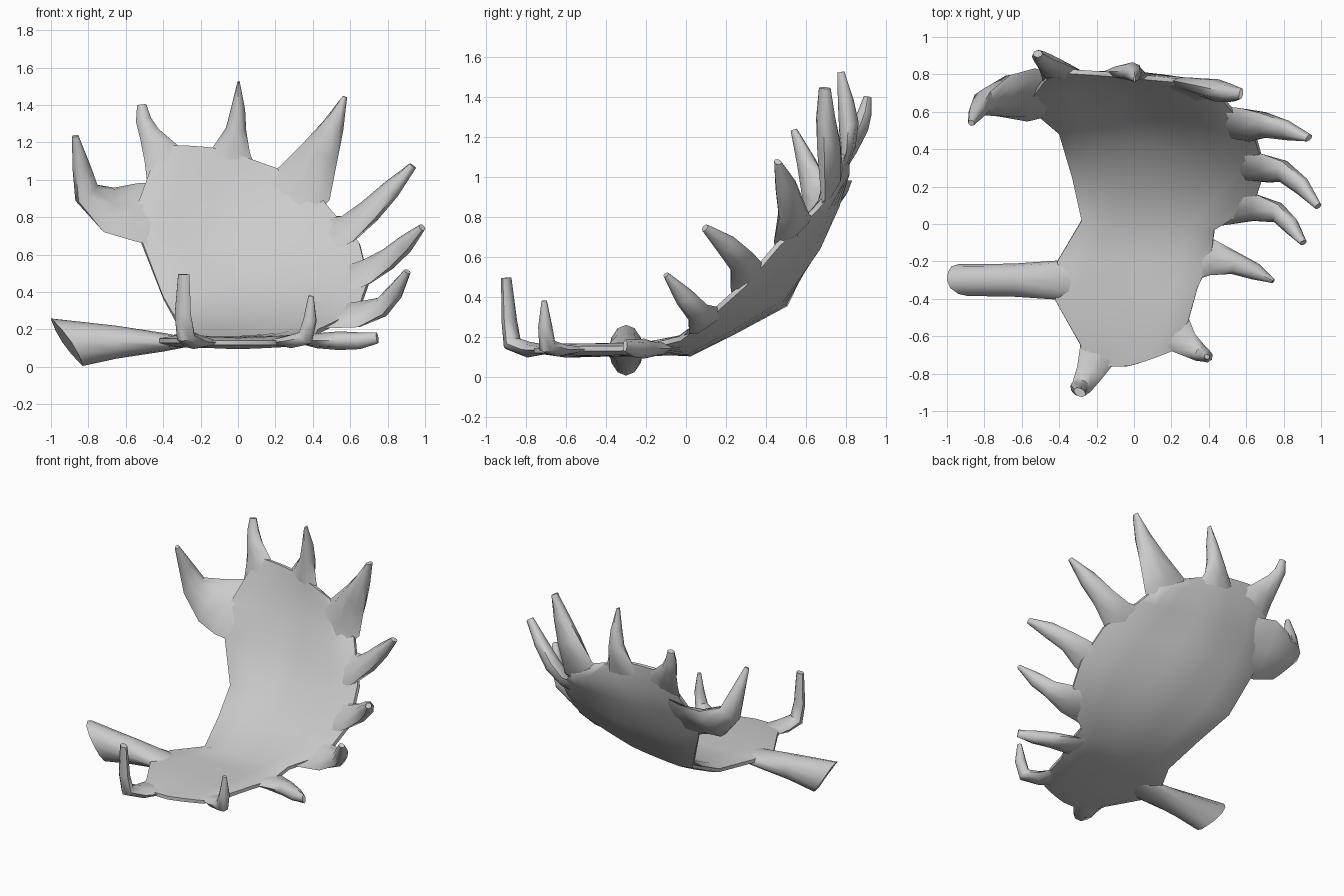
import bpy, bmesh, math
from mathutils import Vector as V
from mathutils.bvhtree import BVHTree

if "Cube" in bpy.data.objects:
    bpy.data.objects.remove(bpy.data.objects["Cube"])


def finish(name, bm):
    bmesh.ops.recalc_face_normals(bm, faces=bm.faces)
    me = bpy.data.meshes.new(name)
    bm.to_mesh(me)
    bm.free()
    ob = bpy.data.objects.new(name, me)
    bpy.context.collection.objects.link(ob)
    bpy.ops.object.select_all(action='DESELECT')
    ob.select_set(True)
    bpy.context.view_layer.objects.active = ob
    bpy.ops.object.shade_smooth_by_angle(angle=math.radians(50))
    return ob


def bridge(bm, rings):
    for a, b in zip(rings, rings[1:]):
        n = len(a)
        for i in range(n):
            bm.faces.new((a[i], a[(i + 1) % n], b[(i + 1) % n], b[i]))
    bm.faces.new(rings[0])
    bm.faces.new(rings[-1])


# Palm: cupped sheet, rows of left / middle / right points, thin at the rim
rows = [
    ((-.25, -.75, .13), (-.03, -.76, .13), (.20, -.68, .13)),
    ((-.29, -.64, .14), (0, -.60, .125), (.29, -.52, .14)),
    ((-.42, -.41, .14), (-.02, -.40, .13), (.34, -.34, .14)),
    ((-.41, -.20, .15), (0, -.20, .13), (.41, -.19, .15)),
    ((-.28, .02, .13), (.08, .00, .14), (.43, -.03, .19)),
    ((-.33, .25, .245), (.13, .205, .25), (.64, .10, .29)),
    ((-.40, .49, .37), (.10, .445, .39), (.70, .29, .46)),
    ((-.52, .59, .68), (0, .645, .65), (.65, .46, .66)),
    ((-.54, .69, .86), (-.04, .74, .86), (.50, .64, .83)),
    ((-.48, .77, 1.02), (-.03, .79, 1.02), (.42, .73, .93)),
    ((-.42, .82, 1.18), (-.12, .80, 1.17), (.20, .77, 1.06)),
]
N = 10


def across(l, m, r, u):
    curve = l * (2 * (u - .5) * (u - 1)) + m * (4 * u * (1 - u)) + r * (2 * u * (u - .5))
    keel = l.lerp(m, 2 * u) if u < .5 else m.lerp(r, 2 * u - 1)
    return curve.lerp(keel, .5)


grid = [[across(V(l), V(m), V(r), k / N) for k in range(N + 1)] for l, m, r in rows]
R = len(grid) - 1
W = N + 1
surface = BVHTree.FromPolygons(
    [p for line in grid for p in line],
    [(j * W + i, j * W + i + 1, j * W + W + i + 1, j * W + W + i) for j in range(R) for i in range(N)])
bm = bmesh.new()
sheets = []
for sign in (1, -1):
    sheet = []
    for j in range(R + 1):
        line = []
        for i in range(W):
            du = grid[j][min(i + 1, N)] - grid[j][max(i - 1, 0)]
            dv = grid[min(j + 1, R)][i] - grid[max(j - 1, 0)][i]
            h = .012 if i in (0, N) or j in (0, R) else .03
            line.append(bm.verts.new(grid[j][i] + du.cross(dv).normalized() * h * sign))
        sheet.append(line)
    for j in range(R):
        for i in range(N):
            bm.faces.new((sheet[j][i], sheet[j][i + 1], sheet[j + 1][i + 1], sheet[j + 1][i]))
    sheets.append(sheet)


def border(s):
    return (s[0][:] + [s[j][N] for j in range(1, R + 1)]
            + s[R][N - 1::-1] + [s[j][0] for j in range(R - 1, 0, -1)])


a, b = border(sheets[0]), border(sheets[1])
for i in range(len(a)):
    k = (i + 1) % len(a)
    bm.faces.new((a[i], a[k], b[k], b[i]))
finish("palm", bm)


def tine(name, normal, stations, sides=8):
    """Bent flattened tube rooted inside the palm; station = x, y, z, half width, half thickness."""
    bm = bmesh.new()
    pts = [V(s[:3]) for s in stations]
    up = V(normal)
    rings = []
    for i, s in enumerate(stations):
        t = (pts[min(i + 1, len(pts) - 1)] - pts[max(i - 1, 0)]).normalized()
        side = t.cross(up).normalized()
        up = side.cross(t)
        ring = []
        for k in range(sides):
            c, n = math.cos(2 * math.pi * k / sides), math.sin(2 * math.pi * k / sides)
            p = pts[i] + side * s[3] * c
            if i == 0:
                p = surface.find_nearest(p)[0] + up * .008 * n
            else:
                p += up * s[4] * n
            ring.append(bm.verts.new(p))
        rings.append(ring)
    bridge(bm, rings)
    return finish(name, bm)


# Stem: tube flattening into the palm, with a slanted cut end
bm = bmesh.new()
rings = []
for x, hy, hz, sz, sy in ((-.915, .085, .127, .085, .025), (-.65, .088, .088, 0, 0),
                          (-.40, .105, .05, 0, 0), (-.2, .10, .012, 0, 0)):
    ring = []
    for k in range(12):
        c, s = math.cos(k * math.pi / 6), math.sin(k * math.pi / 6)
        ring.append(bm.verts.new((x - sz * s - sy * c * abs(c), -.30 + hy * c, .132 + hz * s)))
    rings.append(ring)
bridge(bm, rings)
finish("stem", bm)

# Front tines, lying flat then turning up
tine("front_tine_left", (0, 0, 1), [
    (-.17, -.64, .13, .12, .02), (-.235, -.79, .135, .075, .04), (-.28, -.87, .165, .055, .045),
    (-.295, -.885, .28, .05, .035), (-.29, -.90, .495, .035, .022)])
tine("front_tine_right", (0, 0, 1), [
    (.18, -.54, .13, .13, .02), (.28, -.64, .135, .07, .035), (.36, -.695, .155, .045, .045),
    (.385, -.705, .25, .035, .038), (.39, -.71, .38, .013, .015)])
tine("front_tine_side", (0, 0, 1), [
    (.28, -.17, .14, .15, .02), (.42, -.18, .14, .095, .04), (.54, -.21, .14, .06, .05),
    (.65, -.255, .14, .045, .045), (.745, -.305, .155, .012, .03)])

# Side tines along the right rim
cup = (-.4, -.6, .65)
tine("side_tine_low", cup, [
    (.48, .13, .24, .15, .02), (.64, .09, .28, .10, .04), (.77, .06, .32, .06, .05),
    (.84, -.01, .40, .05, .045), (.905, -.10, .51, .015, .02)])
tine("side_tine_middle", cup, [
    (.52, .34, .44, .13, .02), (.69, .30, .51, .10, .04), (.80, .28, .575, .07, .05),
    (.90, .20, .66, .055, .045), (.985, .095, .745, .02, .02)])
tine("side_tine_high", cup, [
    (.44, .57, .68, .15, .02), (.59, .53, .74, .115, .045), (.70, .53, .83, .08, .055),
    (.82, .50, .95, .06, .045), (.935, .46, 1.075, .015, .025)])

# Crown tines along the top rim
back = (0, -.95, .3)
tine("crown_tine_wide", back, [
    (.24, .74, .84, .20, .02), (.355, .73, .98, .165, .045), (.44, .715, 1.15, .105, .06),
    (.51, .70, 1.29, .06, .05), (.572, .695, 1.445, .012, .03)])
tine("crown_tine_centre", back, [
    (-.05, .79, 1.02, .17, .02), (-.035, .81, 1.16, .10, .04), (-.01, .815, 1.27, .055, .05),
    (0, .80, 1.38, .038, .04), (.003, .775, 1.525, .006, .018)])
tine("crown_tine_left", back, [
    (-.34, .78, 1.0, .16, .02), (-.41, .82, 1.14, .10, .04), (-.475, .87, 1.25, .055, .045),
    (-.505, .895, 1.32, .042, .035), (-.515, .91, 1.40, .025, .02)])
tine("crown_tine_outer", (0, -.73, .68), [
    (-.36, .67, .81, .21, .02), (-.55, .69, .83, .21, .035), (-.69, .685, .84, .165, .06),
    (-.81, .65, .93, .085, .06), (-.84, .60, 1.08, .05, .045), (-.87, .54, 1.235, .016, .018)])
